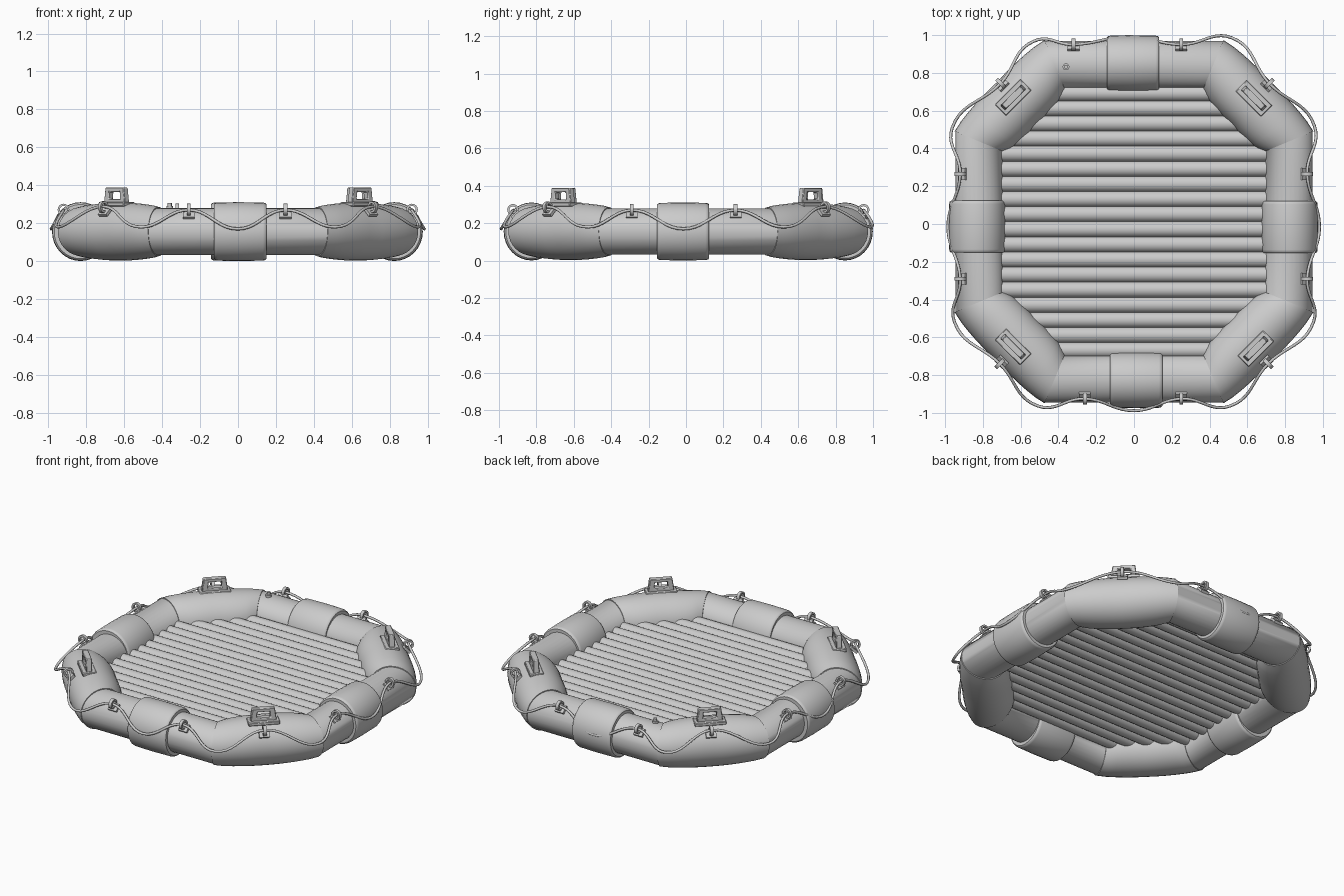
import bpy, bmesh
from math import sin, cos, pi, radians, atan2
from mathutils import Matrix, Vector

if "Cube" in bpy.data.objects:
    bpy.data.objects.remove(bpy.data.objects["Cube"])

CY, ZC = 0.012, 0.156


def finish(name, bm, angle=40):
    bmesh.ops.recalc_face_normals(bm, faces=bm.faces)
    me = bpy.data.meshes.new(name)
    bm.to_mesh(me)
    bm.free()
    ob = bpy.data.objects.new(name, me)
    bpy.context.collection.objects.link(ob)
    bpy.context.view_layer.objects.active = ob
    ob.select_set(True)
    bpy.ops.object.shade_smooth_by_angle(angle=radians(angle))
    ob.select_set(False)
    return ob


def sweep(name, rings, closed=False, seg=32):
    """rings: (x, y, outward angle, horizontal radius, vertical radius)"""
    bm = bmesh.new()
    loops = []
    for x, y, a, rh, rv in rings:
        loops.append([bm.verts.new((x + cos(a) * rh * cos(t), y + sin(a) * rh * cos(t), ZC + rv * sin(t)))
                      for t in (2 * pi * k / seg for k in range(seg))])
    n = len(loops)
    for i in range(n if closed else n - 1):
        A, B = loops[i], loops[(i + 1) % n]
        for k in range(seg):
            bm.faces.new((A[k], A[(k + 1) % seg], B[(k + 1) % seg], B[k]))
    if not closed:
        bm.faces.new(loops[0])
        bm.faces.new(loops[-1])
    return finish(name, bm)


# Main octagonal tube
octagon = []
for sx, sy, flip in ((1, 1, 0), (-1, 1, 1), (-1, -1, 0), (1, -1, 1)):
    pair = [(0.82, 0.425, 22.5), (0.42, 0.832, 67.5)]
    for x, y, a in (pair[::-1] if flip else pair):
        a = radians(a)
        octagon.append((sx * x, CY + sy * y, atan2(sy * sin(a), sx * cos(a)), 0.126 * 1.08, 0.124))
sweep("main_tube", octagon, True)

# Corner sleeves, slightly barrelled with mitred ends
for sx, sy, label in ((1, 1, "back_right"), (-1, 1, "back_left"), (-1, -1, "front_left"), (1, -1, "front_right")):
    rings = []
    for i in range(13):
        t = i / 12
        e = 2 * t - 1
        a = radians(45 - 22.5 * e * abs(e))
        r = 0.130 + 0.023 * sin(pi * t) ** 0.7
        x, y = 0.42 + 0.40 * t, 0.832 - 0.407 * t
        rings.append((sx * x, CY + sy * y, atan2(sy * sin(a), sx * cos(a)),
                      r * (1 + 0.08 * abs(e)), r))
    sweep("corner_sleeve_" + label, rings)

# Middle bands with rounded edges
prof = [(-0.138, 0.12), (-0.138, 0.143), (-0.132, 0.150), (-0.12, 0.153), (0, 0.155),
        (0.12, 0.153), (0.132, 0.150), (0.138, 0.143), (0.138, 0.12)]
sweep("band_front", [(0.012 + d, CY - 0.838, -pi / 2, r * 0.96, r) for d, r in prof])
sweep("band_back", [(-0.005 + d, CY + 0.838, pi / 2, r * 0.96, r) for d, r in prof])
sweep("band_right", [(0.824, d - 0.016, 0, r * 0.97, r) for d, r in prof])
sweep("band_left", [(-0.83, d - 0.014, pi, r * 0.97, r) for d, r in prof])

# Inflated floor ribs
bm = bmesh.new()
for i in range(18):
    y = (i - 8.5) * 0.08
    half = min(0.76, 1.17 - abs(y))
    M = Matrix.Translation((0, CY + y, ZC)) @ Matrix.Rotation(pi / 2, 4, 'Y')
    bmesh.ops.create_cone(bm, cap_ends=True, segments=20, radius1=0.043, radius2=0.043, depth=2 * half, matrix=M)
finish("floor_ribs", bm)


def box(bm, size, M):
    bmesh.ops.create_cube(bm, size=1, matrix=M @ Matrix.Diagonal((*size, 1)))


# Carrying handles: base plate and upright frame with a window
for i, (x, y) in enumerate(((0.635, 0.665), (-0.64, 0.67), (-0.64, -0.65), (0.645, -0.66))):
    rot = radians(-45 if x * y > 0 else 45)
    M = Matrix.Translation((x, y, 0.30)) @ Matrix.Rotation(rot, 4, 'Z')
    bm = bmesh.new()
    box(bm, (0.19, 0.085, 0.022), M)
    out = [(-0.08, 0), (0.08, 0), (0.068, 0.088), (-0.068, 0.088)]
    inn = [(-0.042, 0.028), (0.042, 0.028), (0.038, 0.066), (-0.038, 0.066)]
    vo = [bm.verts.new((px, -0.018, pz)) for px, pz in out]
    vi = [bm.verts.new((px, -0.018, pz)) for px, pz in inn]
    faces = [bm.faces.new((vo[k], vo[(k + 1) % 4], vi[(k + 1) % 4], vi[k])) for k in range(4)]
    new = [v for v in bmesh.ops.extrude_face_region(bm, geom=faces)["geom"] if isinstance(v, bmesh.types.BMVert)]
    bmesh.ops.translate(bm, verts=new, vec=(0, 0.036, 0))
    bmesh.ops.transform(bm, matrix=M, verts=list(set(vo + vi + new)))
    finish("handle_%d" % (i + 1), bm, 30).modifiers.new("bevel", 'BEVEL').width = 0.004

# Rope clips: surface plate and upright loop
clips = [(-0.26, -0.925), (0.25, -0.925), (0.71, -0.74), (0.917, -0.29), (0.917, 0.265), (0.715, 0.745),
         (0.25, 0.95), (-0.32, 0.95), (-0.705, 0.745), (-0.92, 0.265), (-0.92, -0.29), (-0.71, -0.74)]
for i, (x, y) in enumerate(clips):
    corner = i % 3 == 2
    if corner:
        ang = atan2(1 if y > 0 else -1, 1 if x > 0 else -1)
    elif abs(y) > abs(x):
        ang = pi / 2 if y > 0 else -pi / 2
    else:
        ang = 0 if x > 0 else pi
    z = 0.285 if corner else 0.272
    M = Matrix.Translation((x, y, z)) @ Matrix.Rotation(ang, 4, 'Z')
    bm = bmesh.new()
    box(bm, (0.05, 0.062, 0.016), M @ Matrix.Translation((-0.012, 0, -0.026)) @ Matrix.Rotation(radians(45), 4, 'Y'))
    rings = []
    for k in range(16):
        t = 2 * pi * k / 16
        rings.append([bm.verts.new(M @ Vector((r * cos(t), w, r * sin(t))))
                      for r, w in ((0.031, -0.010), (0.031, 0.010), (0.019, 0.010), (0.019, -0.010))])
    for k in range(16):
        A, B = rings[k], rings[(k + 1) % 16]
        for j in range(4):
            bm.faces.new((A[j], A[(j + 1) % 4], B[(j + 1) % 4], B[j]))
    finish("rope_clip_%d" % (i + 1), bm, 30)

# Grab rope sagging between clips
sags = [(0, -0.988), (0.51, -0.963), (0.95, -0.52), (0.982, -0.015), (0.955, 0.52), (0.52, 0.985),
        (-0.02, 0.992), (-0.53, 0.968), (-0.962, 0.51), (-0.985, -0.015), (-0.95, -0.52), (-0.51, -0.963)]
pts = []
for i in range(12):
    corner = i % 3 == 2
    pts.append((*clips[i], 0.288 if corner else 0.27))
    pts.append((*sags[i], 0.17 if i % 3 == 0 else 0.18))
cu = bpy.data.curves.new("grab_rope", 'CURVE')
cu.dimensions = '3D'
cu.bevel_depth = 0.008
cu.bevel_resolution = 2
cu.resolution_u = 10
sp = cu.splines.new('BEZIER')
sp.bezier_points.add(len(pts) - 1)
for b, p in zip(sp.bezier_points, pts):
    b.co = p
    b.handle_left_type = b.handle_right_type = 'AUTO'
sp.use_cyclic_u = True
bpy.context.collection.objects.link(bpy.data.objects.new("grab_rope", cu))

# Inflation valve
bm = bmesh.new()
for r, h, z in ((0.018, 0.02, 0.282), (0.011, 0.02, 0.298)):
    bmesh.ops.create_cone(bm, cap_ends=True, segments=16, radius1=r, radius2=r, depth=h,
                          matrix=Matrix.Translation((-0.36, 0.832, z)))
finish("valve", bm)
